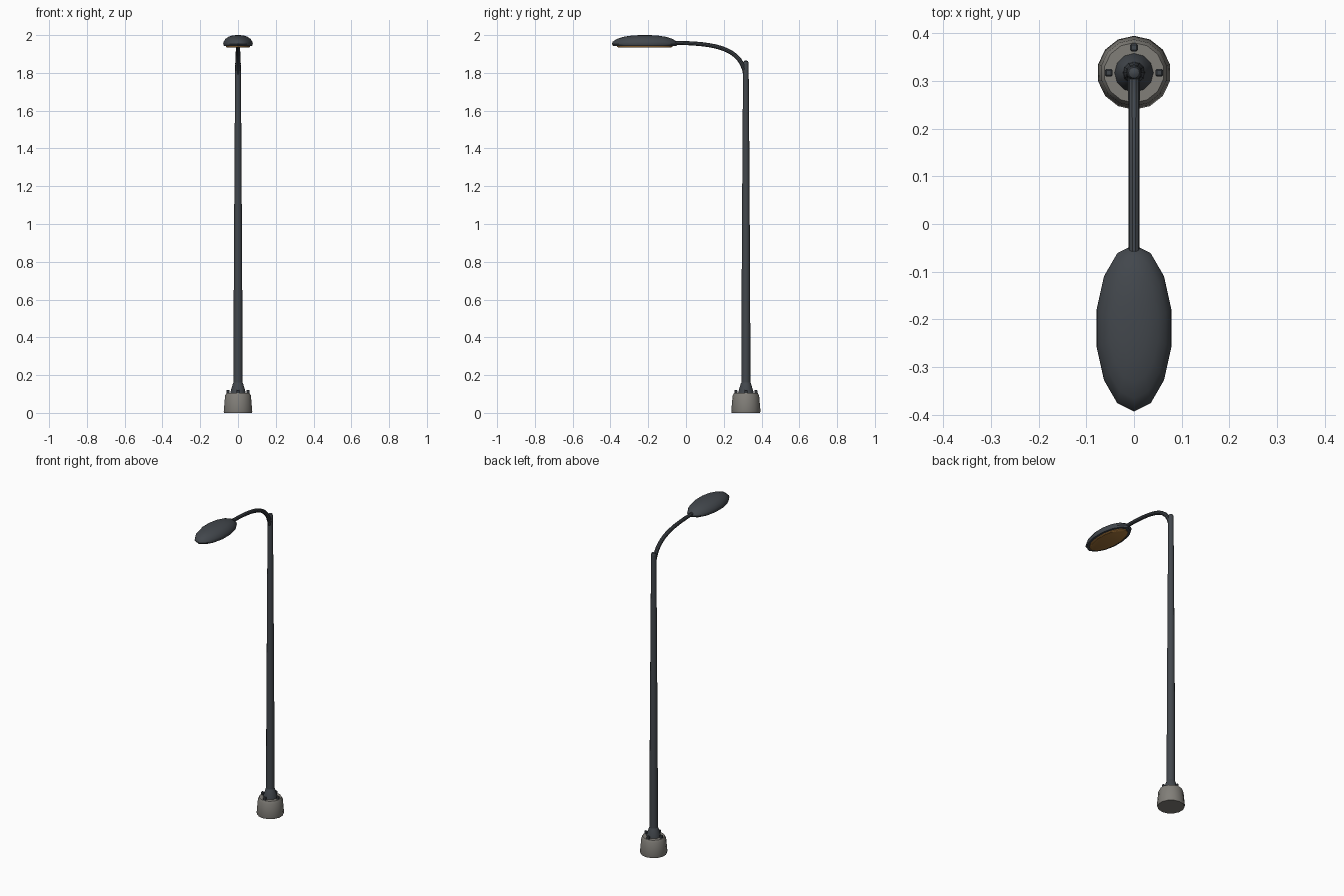
import bpy, bmesh, math
from mathutils import Vector

if "Cube" in bpy.data.objects:
    bpy.data.objects.remove(bpy.data.objects["Cube"])


def material(name, rgb):
    m = bpy.data.materials.new(name)
    m.diffuse_color = (*rgb, 1)
    m.use_nodes = True
    m.node_tree.nodes["Principled BSDF"].inputs["Base Color"].default_value = m.diffuse_color
    return m


METAL = material("dark_metal", (0.055, 0.063, 0.073))
CONCRETE = material("concrete", (0.22, 0.21, 0.19))
LENS = material("amber_lens", (0.36, 0.17, 0.04))
POLE_Y, HEAD_Y = 0.317, -0.2185


def finish(name, bm, mat, angle=35):
    bmesh.ops.recalc_face_normals(bm, faces=bm.faces)
    me = bpy.data.meshes.new(name)
    bm.to_mesh(me)
    bm.free()
    ob = bpy.data.objects.new(name, me)
    bpy.context.collection.objects.link(ob)
    me.materials.append(mat)
    bpy.ops.object.select_all(action='DESELECT')
    ob.select_set(True)
    bpy.context.view_layer.objects.active = ob
    bpy.ops.object.shade_smooth_by_angle(angle=math.radians(angle))
    return ob


def skin(bm, rings):
    # join successive rings and cap both ends
    n = len(rings[0])
    for a, b in zip(rings, rings[1:]):
        for i in range(n):
            j = (i + 1) % n
            bm.faces.new((a[i], a[j], b[j], b[i]))
    bm.faces.new(rings[0])
    bm.faces.new(rings[-1])


def lathe(name, profile, y, sides, mat, stretch=1.0):
    bm = bmesh.new()
    rings = []
    for r, z in profile:
        rings.append([bm.verts.new((r * math.sin(2 * math.pi * i / sides),
                                    y + r * stretch * math.cos(2 * math.pi * i / sides), z))
                      for i in range(sides)])
    skin(bm, rings)
    return finish(name, bm, mat)


# concrete footing
lathe("footing", [(0.075, 0), (0.0775, 0.008), (0.070, 0.092), (0.063, 0.105)],
      POLE_Y, 14, CONCRETE)

# flared collar
lathe("collar", [(0.041, 0.103), (0.039, 0.115), (0.027, 0.155), (0.022, 0.164)],
      POLE_Y, 12, METAL)

# tapered pole with rounded cap
lathe("pole", [(0.0245, 0.11), (0.0225, 0.65), (0.020, 1.08), (0.0175, 1.5), (0.0145, 1.85)],
      POLE_Y, 12, METAL)
lathe("pole_cap", [(0.0145, 1.845), (0.015, 1.852), (0.0115, 1.861), (0.005, 1.865)],
      POLE_Y, 12, METAL)

# anchor bolts
for k in range(4):
    a = k * math.pi / 2
    bm = bmesh.new()
    bmesh.ops.create_cube(bm, size=1)
    bmesh.ops.scale(bm, vec=(0.016, 0.016, 0.024), verts=bm.verts)
    bmesh.ops.bevel(bm, geom=bm.edges[:], offset=0.003, segments=1, affect='EDGES')
    bmesh.ops.translate(bm, verts=bm.verts,
                        vec=(0.053 * math.cos(a), POLE_Y + 0.053 * math.sin(a), 0.110))
    finish("anchor_bolt", bm, METAL)

# curved arm: tube swept along a bezier in the YZ plane
P = [Vector(p) for p in ((0, 0.315, 1.79), (0, 0.29, 1.945), (0, 0.13, 1.956), (0, -0.08, 1.960))]
bm = bmesh.new()
rings = []
for s in range(15):
    t = s / 14
    u = 1 - t
    c = P[0] * u**3 + P[1] * 3 * u * u * t + P[2] * 3 * u * t * t + P[3] * t**3
    d = ((P[1] - P[0]) * u * u + (P[2] - P[1]) * 2 * u * t + (P[3] - P[2]) * t * t).normalized()
    side = Vector((1, 0, 0))
    up = side.cross(d)
    r = 0.0125 - 0.0015 * t
    rings.append([bm.verts.new(c + r * (math.cos(i * math.pi / 5) * side + math.sin(i * math.pi / 5) * up))
                  for i in range(10)])
skin(bm, rings)
finish("arm", bm, METAL)

# lamp head: elongated dome with a rim underneath
lathe("lamp_head", [(0.066, 1.943), (0.077, 1.943), (0.0805, 1.953), (0.078, 1.965), (0.068, 1.980),
                    (0.052, 1.991), (0.030, 1.998), (0.010, 2.0)],
      HEAD_Y, 14, METAL, 2.17)

# amber lens
lathe("lens", [(0.060, 1.934), (0.064, 1.938), (0.064, 1.948)], HEAD_Y, 14, LENS, 2.3)
